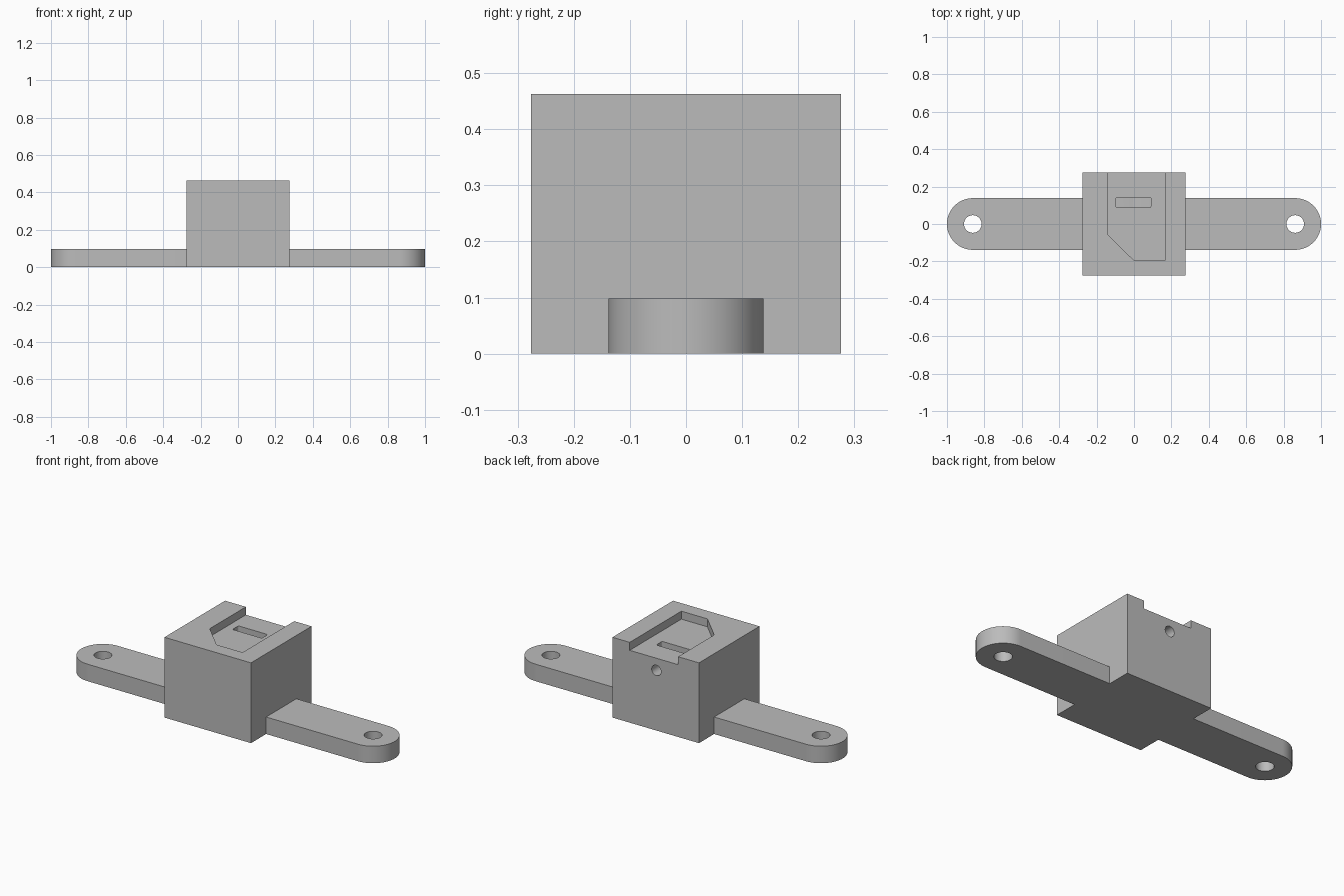
import bpy, bmesh, math

cube = bpy.data.objects.get("Cube")
if cube:
    bpy.data.objects.remove(cube, do_unlink=True)

HALF, TOP = 0.276, 0.463            # central block
ARM_R, ARM_H = 0.138, 0.098         # mounting strip
HOLE_X = 1 - ARM_R

grey = bpy.data.materials.new("plain grey")
grey.use_nodes = True
grey.diffuse_color = (0.5, 0.5, 0.5, 1)
grey.node_tree.nodes["Principled BSDF"].inputs["Base Color"].default_value = (0.5, 0.5, 0.5, 1)


def prism(name, outline, z0, z1):
    """Extrude a counter-clockwise xy outline from z0 to z1."""
    bm = bmesh.new()
    face = bm.faces.new([bm.verts.new((x, y, z0)) for x, y in outline])
    ext = bmesh.ops.extrude_face_region(bm, geom=[face])["geom"]
    bmesh.ops.translate(bm, vec=(0, 0, z1 - z0),
                        verts=[v for v in ext if isinstance(v, bmesh.types.BMVert)])
    bmesh.ops.recalc_face_normals(bm, faces=bm.faces)
    mesh = bpy.data.meshes.new(name)
    bm.to_mesh(mesh)
    bm.free()
    mesh.materials.append(grey)
    obj = bpy.data.objects.new(name, mesh)
    bpy.context.collection.objects.link(obj)
    return obj


def arc(cx, cy, r, start, end, steps):
    return [(cx + r * math.cos(math.radians(start + (end - start) * i / steps)),
             cy + r * math.sin(math.radians(start + (end - start) * i / steps)))
            for i in range(steps + 1)]


def circle(cx, cy, r, n=48):
    return arc(cx, cy, r, 0, 360, n)[:-1]


def rounded_box(x0, x1, y0, y1, r):
    corners = [(x1 - r, y1 - r), (x0 + r, y1 - r), (x0 + r, y0 + r), (x1 - r, y0 + r)]
    return [p for i, (x, y) in enumerate(corners)
            for p in arc(x, y, r, 90 * i, 90 * i + 90, 5)]


def combine(target, other, operation):
    """Apply a boolean and discard the helper object."""
    mod = target.modifiers.new(operation, "BOOLEAN")
    mod.operation, mod.solver, mod.object = operation, "EXACT", other
    other.hide_render = True
    bpy.context.view_layer.objects.active = target
    bpy.ops.object.modifier_apply(modifier=mod.name)
    bpy.data.objects.remove(other, do_unlink=True)


# Central block joined to the round-ended mounting strip
body = prism("mounting_block",
             [(-HALF, -HALF), (HALF, -HALF), (HALF, HALF), (-HALF, HALF)], 0, TOP)
strip = prism("mounting_strip", arc(HOLE_X, 0, ARM_R, -90, 90, 40)
              + arc(-HOLE_X, 0, ARM_R, 90, 270, 40), 0, ARM_H)
combine(body, strip, "UNION")

# Screw holes in both arms
for side in (-1, 1):
    combine(body, prism("screw_hole", circle(side * HOLE_X, 0, 0.047), -0.1, 0.2),
            "DIFFERENCE")

# Shallow pocket with one clipped corner, open at the back
pocket = [(-0.143, -0.053), (0, -0.195), (0.166, -0.195), (0.166, 0.4), (-0.143, 0.4)]
combine(body, prism("pocket", pocket, TOP - 0.046, 0.6), "DIFFERENCE")

# Slot in the pocket floor
combine(body, prism("slot", rounded_box(-0.097, 0.091, 0.088, 0.142, 0.009), 0.318, 0.6),
        "DIFFERENCE")

# Round hole from the back face into the slot
bore = prism("back_hole", circle(0, 0, 0.03), 0, 0.3)
bore.rotation_euler = (math.radians(-90), 0, 0)
bore.location = (-0.004, 0.088, 0.347)
bpy.context.view_layer.update()
combine(body, bore, "DIFFERENCE")

# Smooth the curved walls, keep edges crisp
for o in bpy.context.selected_objects:
    o.select_set(False)
body.select_set(True)
bpy.context.view_layer.objects.active = body
bpy.ops.object.shade_smooth_by_angle(angle=math.radians(30))
